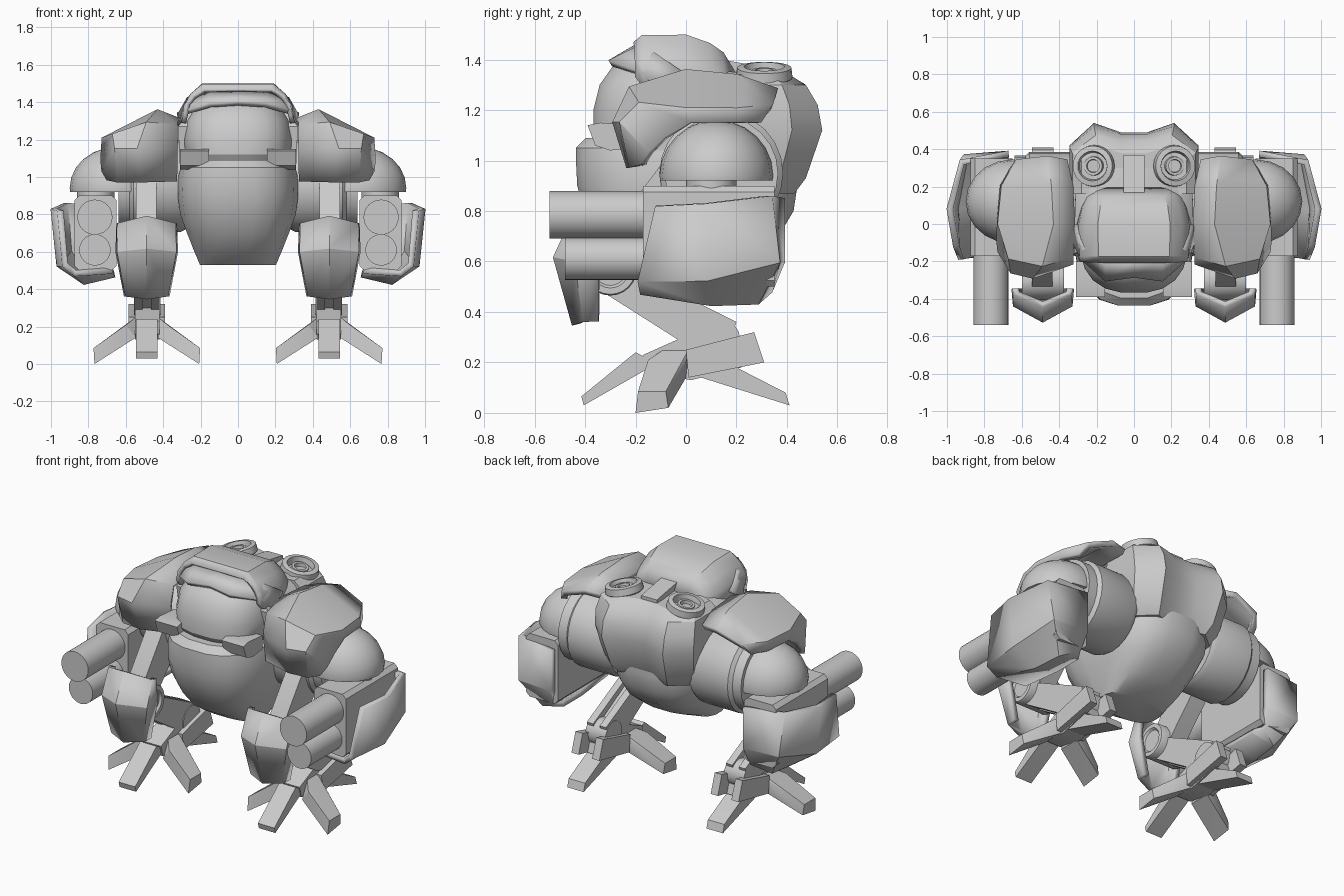
import bpy, bmesh, math
from mathutils import Matrix, Vector

grey = bpy.data.materials.new("plain grey")
grey.diffuse_color = (0.6, 0.6, 0.6, 1)


def finish(name, bm, mirror=False, solid=0, angle=28):
    if not solid:
        bmesh.ops.recalc_face_normals(bm, faces=bm.faces[:])
    me = bpy.data.meshes.new(name)
    bm.to_mesh(me)
    bm.free()
    ob = bpy.data.objects.new(name, me)
    bpy.context.collection.objects.link(ob)
    me.materials.append(grey)
    if solid:
        m = ob.modifiers.new("thickness", 'SOLIDIFY')
        m.thickness, m.offset = solid, 0
    if mirror:
        ob.modifiers.new("mirror", 'MIRROR')
    bpy.ops.object.select_all(action='DESELECT')
    ob.select_set(True)
    bpy.context.view_layer.objects.active = ob
    bpy.ops.object.shade_smooth_by_angle(angle=math.radians(angle))
    return ob


def hull(name, pts, mirror=True):
    bm = bmesh.new()
    for p in pts:
        bm.verts.new(p)
    r = bmesh.ops.convex_hull(bm, input=bm.verts[:])
    junk = [v for v in r["geom_interior"] if isinstance(v, bmesh.types.BMVert)]
    bmesh.ops.delete(bm, geom=junk, context='VERTS')
    bmesh.ops.dissolve_limit(bm, angle_limit=0.02, verts=bm.verts[:], edges=bm.edges[:])
    return finish(name, bm, mirror)


def prism(name, x0, x1, prof, mirror=True):
    return hull(name, [(x, y, z) for x in (x0, x1) for y, z in prof], mirror)


def box(name, x, y, z, c=0.0, mirror=True):
    # box with edges along y chamfered by c
    sec = [(x[i] + (c if i == 0 else -c) * a, z[j] + (c if j == 0 else -c) * (1 - a))
           for i in (0, 1) for j in (0, 1) for a in (0, 1)]
    return hull(name, [(px, py, pz) for py in y for px, pz in sec], mirror)


def skin(name, rows, closed=False, caps=False, **kw):
    bm = bmesh.new()
    vs = [[bm.verts.new(p) for p in r] for r in rows]
    n = len(rows[0])
    for a, b in zip(vs, vs[1:]):
        for i in range(n if closed else n - 1):
            j = (i + 1) % n
            bm.faces.new((a[i], a[j], b[j], b[i]))
    if caps:
        bm.faces.new(vs[0][::-1])
        bm.faces.new(vs[-1])
    return finish(name, bm, **kw)


def body(name, levels, p=3.0, n=20):
    # stacked rounded-box rings: (z, half width, y front, y back)
    rows = []
    for z, hx, y0, y1 in levels:
        r = []
        for i in range(n):
            t = 2 * math.pi * (i + 0.5) / n
            c, s = math.cos(t), math.sin(t)
            r.append((hx * math.copysign(abs(c) ** (2 / p), c),
                      (y0 + y1) / 2 + (y1 - y0) / 2 * math.copysign(abs(s) ** (2 / p), s), z))
        rows.append(r)
    return skin(name, rows, closed=True, caps=True)


def lathe(name, centre, axis, prof, n=24):
    # profile of (radius, distance along axis)
    q = Vector((0, 0, 1)).rotation_difference(Vector(axis))
    M = Matrix.Translation(centre) @ q.to_matrix().to_4x4()
    rows = [[M @ Vector((r * math.cos(2 * math.pi * i / n), r * math.sin(2 * math.pi * i / n), h))
             for i in range(n)] for r, h in prof]
    return skin(name, rows, closed=True, caps=True, mirror=True)


# torso and head
body("belly_hull", [(0.53, 0.205, -0.16, 0.08), (0.6, 0.235, -0.27, 0.24), (0.7, 0.275, -0.355, 0.37),
                    (0.8, 0.312, -0.405, 0.43), (0.9, 0.325, -0.435, 0.445), (1.0, 0.322, -0.44, 0.44),
                    (1.05, 0.31, -0.44, 0.44), (1.09, 0.26, -0.4, 0.4)], p=2.8)
body("head_dome", [(1.04, 0.25, -0.32, 0.2), (1.12, 0.285, -0.37, 0.2), (1.2, 0.29, -0.37, 0.2),
                   (1.3, 0.275, -0.345, 0.2), (1.37, 0.23, -0.295, 0.18), (1.42, 0.14, -0.2, 0.12)], p=2.5)
hull("head_core", [(s * x, y, z) for s in (-1, 1) for x, y, z in
                   [(0.31, -0.13, 1.04), (0.31, 0.35, 1.04), (0.32, -0.16, 1.27), (0.31, 0.32, 1.28),
                    (0.24, -0.1, 1.38), (0.2, 0.3, 1.34)]], False)
arch = []
for y, hx, zb, zt in [(-0.2, 0.28, 1.33, 1.46), (-0.17, 0.29, 1.29, 1.487),
                      (0.0, 0.295, 1.27, 1.487), (0.09, 0.275, 1.26, 1.455), (0.14, 0.25, 1.26, 1.42),
                      (0.185, 0.22, 1.26, 1.345)]:
    half = [(1, 0), (0.96, 0.45), (0.84, 0.75), (0.64, 1)]
    arch.append([(-hx * f, y, zb + (zt - zb) * g) for f, g in half]
                + [(hx * f, y, zb + (zt - zb) * g) for f, g in half[::-1]])
skin("head_hood", arch, solid=0.025)
brow = [[(-0.31, -0.1, 1.27), (-0.28, -0.18, 1.345), (-0.15, -0.3, 1.385), (0, -0.28, 1.395),
         (0.15, -0.3, 1.385), (0.28, -0.18, 1.345), (0.31, -0.1, 1.27)],
        [(-0.305, 0.0, 1.34), (-0.26, -0.12, 1.42), (-0.15, -0.18, 1.445), (0, -0.18, 1.455),
         (0.15, -0.18, 1.445), (0.26, -0.12, 1.42), (0.305, 0.0, 1.34)]]
skin("head_brow", brow, solid=0.03)
prism("cheek_clamp", 0.155, 0.31, [(-0.39, 1.14), (-0.34, 1.15), (-0.2, 1.14), (-0.2, 1.05),
                                   (-0.3, 1.04), (-0.36, 1.06)])

# backpack with two exhausts: levels of (z, y middle, y lobe, y corner, half width)
pack = []
for z, ym, yl, yc, hx in [(0.87, 0.4, 0.43, 0.34, 0.28), (0.93, 0.44, 0.475, 0.37, 0.315),
                          (1.12, 0.49, 0.54, 0.42, 0.345), (1.22, 0.48, 0.522, 0.41, 0.345),
                          (1.3, 0.44, 0.475, 0.38, 0.33), (1.34, 0.38, 0.41, 0.34, 0.28)]:
    r = [(0.07, ym), (hx * 0.62, yl), (hx, yc), (hx, 0.16)]
    pack.append([(x, y, z) for x, y in r[::-1]] and
                [(-x, y, z) for x, y in r[::-1]] + [(x, y, z) for x, y in r])
skin("backpack", pack, closed=True, caps=True)
prism("backpack_spine", -0.055, 0.055, [(0.14, 1.4), (0.37, 1.36), (0.37, 1.3), (0.15, 1.3)], False)
lathe("exhaust", (0.2, 0.31, 1.27), (0.22, 0, 1),
      [(0.1, 0), (0.1, 0.05), (0.112, 0.06), (0.108, 0.1), (0.08, 0.105), (0.07, 0.06),
       (0.052, 0.06), (0.05, 0.09), (0.035, 0.09), (0.03, 0.05)])

# shoulders
lathe("shoulder_axle", (0.28, 0.14, 0.95), (1, 0, 0),
      [(0.23, 0), (0.245, 0.03), (0.245, 0.28), (0.225, 0.3), (0.225, 0.36)])
skin("shoulder_pad", [
    [(0.33, -0.17, 0.98), (0.52, -0.22, 0.975), (0.64, -0.21, 0.975), (0.69, -0.17, 0.985)],
    [(0.33, -0.2, 1.15), (0.54, -0.275, 1.15), (0.65, -0.25, 1.15), (0.715, -0.14, 1.03)],
    [(0.33, -0.17, 1.27), (0.49, -0.215, 1.28), (0.66, -0.18, 1.22), (0.72, -0.08, 1.09)],
    [(0.32, 0.0, 1.3), (0.43, 0.0, 1.345), (0.715, 0.0, 1.2), (0.715, 0.02, 1.15)],
    [(0.33, 0.2, 1.29), (0.44, 0.2, 1.325), (0.695, 0.2, 1.2), (0.7, 0.2, 1.15)],
    [(0.36, 0.34, 1.26), (0.46, 0.36, 1.27), (0.62, 0.34, 1.21), (0.65, 0.29, 1.15)]],
    solid=0.035, mirror=True)
bm = bmesh.new()
bmesh.ops.create_uvsphere(bm, u_segments=20, v_segments=12, radius=1,
                          matrix=Matrix.Translation((0.65, 0.12, 0.94)) @ Matrix.Diagonal((0.25, 0.225, 0.22, 1)))
cut = bmesh.ops.bisect_plane(bm, geom=bm.verts[:] + bm.edges[:] + bm.faces[:],
                             plane_co=(0, 0, 0.92), plane_no=(0, 0, -1), clear_outer=True)
bmesh.ops.holes_fill(bm, edges=[e for e in bm.edges if e.is_boundary])
finish("upper_arm", bm, True)
lathe("elbow", (0.76, 0.1, 0.85), (0, 0, 1), [(0.1, 0), (0.1, 0.1)], 16)

# forearm guns
box("gun_housing", (0.65, 0.875), (-0.17, 0.35), (0.5, 0.9), 0.025)
for nm, z, r, y in (("upper_gun", 0.785, 0.094, -0.54), ("lower_gun", 0.61, 0.084, -0.48)):
    lathe(nm, (0.765, 0, z), (0, -1, 0), [(r, 0), (r, -y)])
skin("forearm_cover", [
    [(0.95, -0.12, 0.82), (0.925, -0.19, 0.53), (0.87, -0.18, 0.485), (0.67, -0.17, 0.5)],
    [(0.985, 0.08, 0.83), (0.955, 0.08, 0.53), (0.82, 0.1, 0.44), (0.66, 0.1, 0.48)],
    [(0.92, 0.33, 0.86), (0.9, 0.36, 0.6), (0.8, 0.28, 0.445), (0.66, 0.27, 0.48)],
    [(0.67, 0.375, 0.85), (0.67, 0.375, 0.6), (0.69, 0.33, 0.49), (0.66, 0.28, 0.48)]],
    solid=0.035, mirror=True)

# legs
prism("thigh", 0.435, 0.545, [(-0.05, 1.05), (0.1, 0.95), (0.03, 0.8), (-0.25, 0.5),
                              (-0.36, 0.55), (-0.34, 0.66)])
lathe("knee_joint", (0.375, -0.3, 0.57), (1, 0, 0),
      [(0.065, 0.012), (0.075, 0), (0.1, 0), (0.105, 0.01), (0.105, 0.215), (0.1, 0.225),
       (0.075, 0.225), (0.065, 0.213)])
guard = []
for w, zs, zc, ys, yc in [(0.14, 0.75, 0.785, -0.37, -0.43), (0.145, 0.6, 0.615, -0.43, -0.51),
                          (0.1, 0.365, 0.35, -0.4, -0.435)]:
    guard.append([(0.488 + w + 0.005, -0.345, zs), (0.488 + w, ys, zs), (0.488, yc, zc),
                  (0.488 - w, ys, zs), (0.488 - w - 0.005, -0.345, zs)])
skin("knee_guard", guard, solid=0.035, mirror=True)
for x in (0.42, 0.51):
    prism("shin_rail", x, x + 0.045, [(-0.41, 0.53), (-0.28, 0.6), (-0.2, 0.51), (0.2, 0.36),
                                      (0.16, 0.24), (0.0, 0.27)])
prism("shin_core", 0.44, 0.53, [(-0.37, 0.52), (-0.26, 0.56), (0.16, 0.33), (0.02, 0.28)])

# feet
lathe("ankle_joint", (0.415, 0.13, 0.29), (1, 0, 0), [(0.085, 0), (0.085, 0.14)], 16)
for x in (0.39, 0.535):
    prism("foot_rail", x, x + 0.05, [(0.0, 0.25), (0.27, 0.32), (0.31, 0.2), (0.01, 0.14)])
prism("foot_core", 0.42, 0.55, [(-0.17, 0.23), (0.01, 0.31), (0.2, 0.24), (0.22, 0.18),
                                (0.02, 0.13), (-0.15, 0.16)])
prism("front_toe", 0.43, 0.545, [(-0.2, 0.24), (-0.12, 0.2), (-0.16, 0.17), (-0.405, 0.03), (-0.415, 0.065)])
prism("back_toe", 0.43, 0.545, [(0.08, 0.22), (0.2, 0.18), (0.395, 0.08), (0.41, 0.03), (0.06, 0.14)])
for s in (-1, 1):
    hull("side_toe", [(0.4875 + s * x, y, z) for x, y, z in
                      [(0.06, -0.09, 0.25), (0.06, 0.01, 0.25), (0.06, -0.14, 0.14), (0.06, 0.0, 0.14),
                       (0.11, -0.15, 0.21), (0.11, 0.0, 0.2), (0.285, -0.19, 0.085), (0.285, -0.08, 0.085),
                       (0.28, -0.2, 0.0), (0.28, -0.07, 0.02)]])
